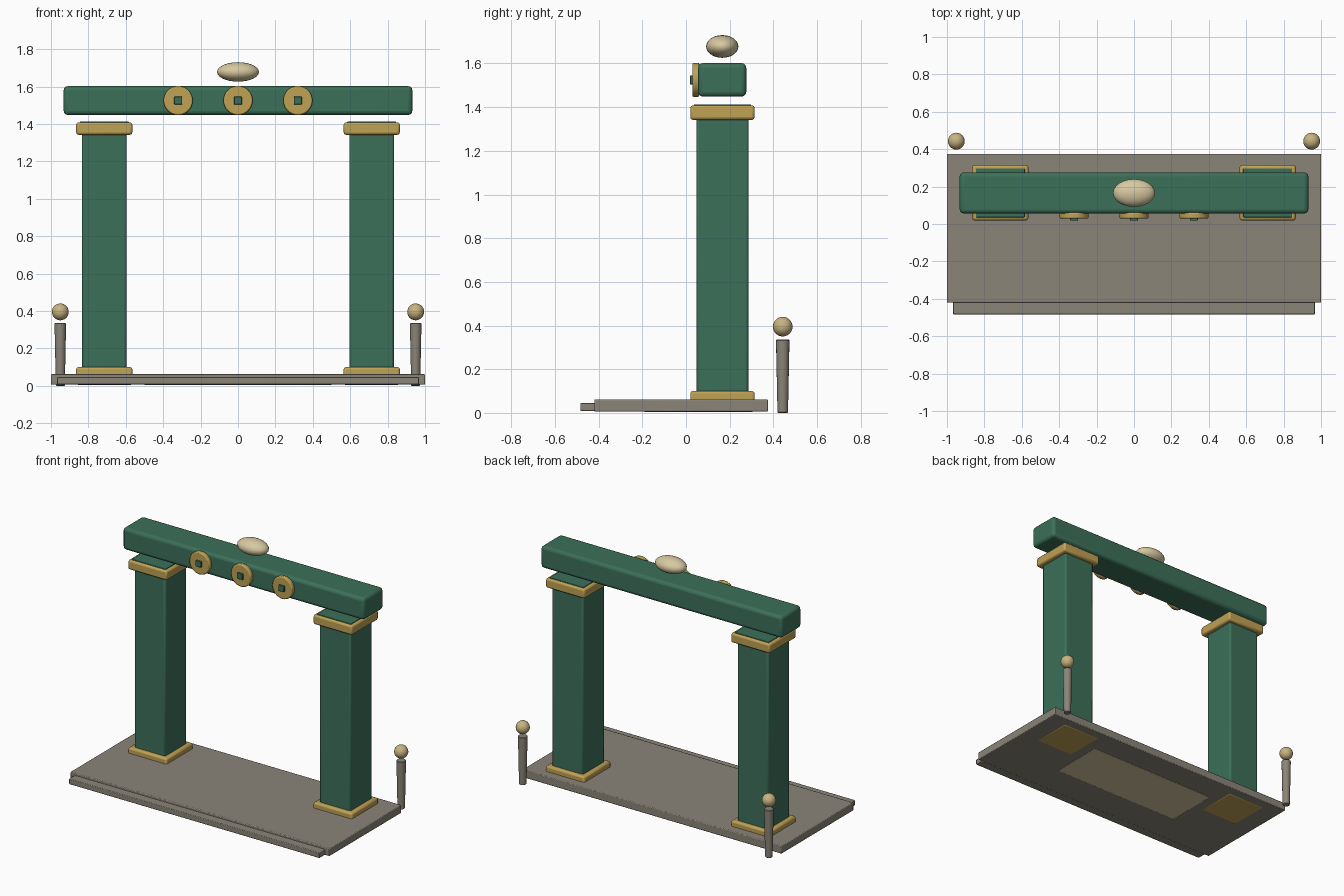
import bpy, math

if "Cube" in bpy.data.objects:
    bpy.data.objects.remove(bpy.data.objects["Cube"])


def material(name, rgb):
    m = bpy.data.materials.new(name)
    m.diffuse_color = (*rgb, 1)
    m.use_nodes = True
    m.node_tree.nodes["Principled BSDF"].inputs["Base Color"].default_value = m.diffuse_color
    return m


GREEN = material("green_paint", (0.045, 0.16, 0.10))
GOLD = material("gold_trim", (0.53, 0.36, 0.09))
STONE = material("warm_stone", (0.26, 0.235, 0.19))
CREAM = material("cream", (0.68, 0.58, 0.35))
TAN = material("tan_knob", (0.58, 0.45, 0.22))


def finish(name, mat, bevel=0, segments=2):
    o = bpy.context.object
    o.name = name
    o.data.materials.append(mat)
    bpy.ops.object.transform_apply(location=False, rotation=True, scale=True)
    if bevel:
        b = o.modifiers.new("soft_edges", 'BEVEL')
        b.width, b.segments, b.limit_method = bevel, segments, 'ANGLE'
    bpy.ops.object.shade_smooth_by_angle(angle=math.radians(35))
    return o


def box(name, x, y, z, mat, bevel=0.006, segments=2):
    """Box from (min, max) ranges on each axis."""
    bpy.ops.mesh.primitive_cube_add(size=1, location=[sum(r) / 2 for r in (x, y, z)])
    bpy.context.object.scale = [r[1] - r[0] for r in (x, y, z)]
    return finish(name, mat, bevel, segments)


def ball(name, loc, scale, mat):
    bpy.ops.mesh.primitive_uv_sphere_add(segments=24, ring_count=14, radius=1, location=loc)
    bpy.context.object.scale = scale
    return finish(name, mat)


# Platform, front step and the slab set into its underside
box("platform", (-1, 1), (-0.42, 0.375), (0.006, 0.062), STONE, 0.005)
box("front_step", (-0.967, 0.967), (-0.483, -0.40), (0.008, 0.046), STONE, 0.004)
box("path_slab", (-0.5, 0.5), (-0.19, 0.19), (0.004, 0.05), CREAM, 0.003)

# Pillars with gold bases and capitals, and rear bollards
for side, s in (("left", -1), ("right", 1)):
    cx, cy = s * 0.715, 0.167

    def square(name, w, d, z, mat, bevel):
        box(f"{side}_{name}", (cx - w / 2, cx + w / 2), (cy - d / 2, cy + d / 2), z, mat, bevel)

    square("pillar", 0.24, 0.24, (0.03, 1.39), GREEN, 0.012)
    square("pillar_base", 0.30, 0.295, (0.004, 0.10), GOLD, 0.012)
    square("capital", 0.30, 0.295, (1.342, 1.408), GOLD, 0.012)
    square("capital_pad", 0.262, 0.262, (1.37, 1.413), GREEN, 0.003)

    bx, by = s * 0.95, 0.443
    bpy.ops.mesh.primitive_cone_add(vertices=16, radius1=0.024, radius2=0.031,
                                    depth=0.335, location=(bx, by, 0.1675))
    finish(f"{side}_bollard", STONE, 0.003, 1)
    ball(f"{side}_bollard_knob", (bx, by, 0.395), (0.045,) * 3, TAN)

# Lintel beam with the crowning ornament floating above
box("lintel", (-0.932, 0.932), (0.056, 0.276), (1.448, 1.602), GREEN, 0.022, 3)
ball("crown_ornament", (0, 0.166, 1.678), (0.112, 0.074, 0.052), CREAM)

# Three medallions with square green studs
for i, x in enumerate((-0.32, 0, 0.32)):
    bpy.ops.mesh.primitive_cylinder_add(vertices=32, radius=0.078, depth=0.032,
                                        location=(x, 0.045, 1.525),
                                        rotation=(math.pi / 2, 0, 0))
    finish(f"medallion_{i + 1}", GOLD, 0.007)
    box(f"medallion_stud_{i + 1}", (x - 0.021, x + 0.021), (0.018, 0.05),
        (1.504, 1.546), GREEN, 0.003)
